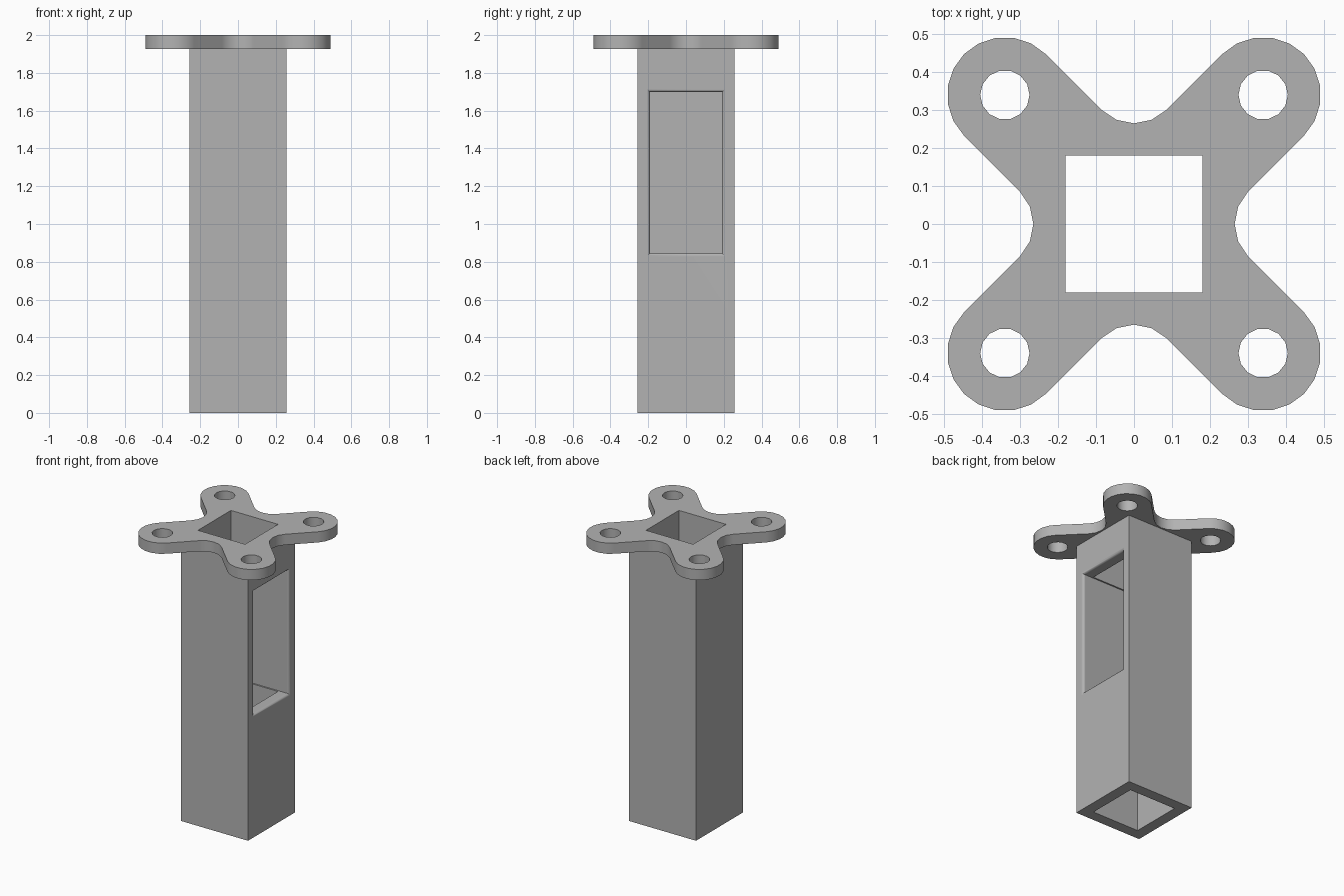
import bpy, bmesh
from math import sin, cos, pi, radians
from mathutils import Matrix

cube = bpy.data.objects.get("Cube")
if cube:
    bpy.data.objects.remove(cube)

GREY = (0.45, 0.45, 0.45, 1)
mat = bpy.data.materials.new("plain grey")
mat.use_nodes = True
mat.diffuse_color = GREY
mat.node_tree.nodes["Principled BSDF"].inputs["Base Color"].default_value = GREY


def loft(name, rings):
    """Closed solid through a list of equally long rings of points."""
    bm = bmesh.new()
    loops = [[bm.verts.new(p) for p in ring] for ring in rings]
    for a, b in zip(loops, loops[1:]):
        for i in range(len(a)):
            j = (i + 1) % len(a)
            bm.faces.new((a[i], a[j], b[j], b[i]))
    bm.faces.new(loops[0])
    bm.faces.new(loops[-1])
    bmesh.ops.recalc_face_normals(bm, faces=bm.faces)
    mesh = bpy.data.meshes.new(name)
    bm.to_mesh(mesh)
    bm.free()
    obj = bpy.data.objects.new(name, mesh)
    bpy.context.collection.objects.link(obj)
    mesh.materials.append(mat)
    return obj


def prism(name, outline, z0, z1):
    return loft(name, [[(x, y, z) for x, y in outline] for z in (z0, z1)])


def square(h):
    return [(-h, -h), (h, -h), (h, h), (-h, h)]


def arc(cx, cy, r, start, end, steps):
    angles = [radians(start + (end - start) * i / steps) for i in range(steps + 1)]
    return [(cx + r * cos(a), cy + r * sin(a)) for a in angles]


def cut(obj, cutters):
    bpy.ops.object.select_all(action='DESELECT')
    bpy.context.view_layer.objects.active = obj
    obj.select_set(True)
    for cutter in cutters:
        mod = obj.modifiers.new("cut", 'BOOLEAN')
        mod.operation = 'DIFFERENCE'
        mod.solver = 'EXACT'
        mod.object = cutter
        bpy.ops.object.modifier_apply(modifier=mod.name)
        bpy.data.objects.remove(cutter)
    bpy.ops.object.shade_smooth_by_angle(angle=radians(32))
    flat = obj.modifiers.new("flat walls", 'WEIGHTED_NORMAL')
    flat.keep_sharp = True


TOP, SEAT, HALF, BORE = 2.0, 1.926, 0.256, 0.18

# Square hollow column
column = prism("column", square(HALF), 0, SEAT)
bore = prism("bore_cutter", square(BORE), -0.1, TOP + 0.1)

# Window on the left side, slightly wider than the bore, with a rounded rim
R, W, Z0, Z1 = 0.018, 0.19, 0.845, 1.698
steps = [(-BORE + 0.002, 0)]
for i in range(5):
    a = i * pi / 8
    steps.append((HALF - R + R * sin(a), R - R * cos(a)))
steps.append((HALF + 0.1, R))
window = loft("window_cutter", [
    [(x, -W - o, Z0 - o), (x, W + o, Z0 - o), (x, W + o, Z1 + o), (x, -W - o, Z1 + o)]
    for x, o in steps])
cut(column, [bore, window])

# Four-armed mounting plate: rounded arm tips joined by concave arcs
ARM, TIP, FILLET = 0.34, 0.152, 0.12
quarter = arc(ARM, ARM, TIP, -45, 135, 10) + arc(0, 0.265 + FILLET, FILLET, -45, -135, 4)
outline = []
for k in range(4):
    c, s = round(cos(k * pi / 2)), round(sin(k * pi / 2))
    outline += [(c * x - s * y, s * x + c * y) for x, y in quarter]
plate = prism("mounting_plate", outline, SEAT, TOP)

# Square opening and screw holes through the plate
holes = [prism("plate_bore_cutter", square(BORE), SEAT - 0.1, TOP + 0.1)]
for sx in (-1, 1):
    for sy in (-1, 1):
        ring = arc(sx * ARM, sy * ARM, 0.065, 0, 360, 14)[:-1]
        holes.append(prism("hole_cutter", ring, SEAT - 0.1, TOP + 0.1))
cut(plate, holes)
